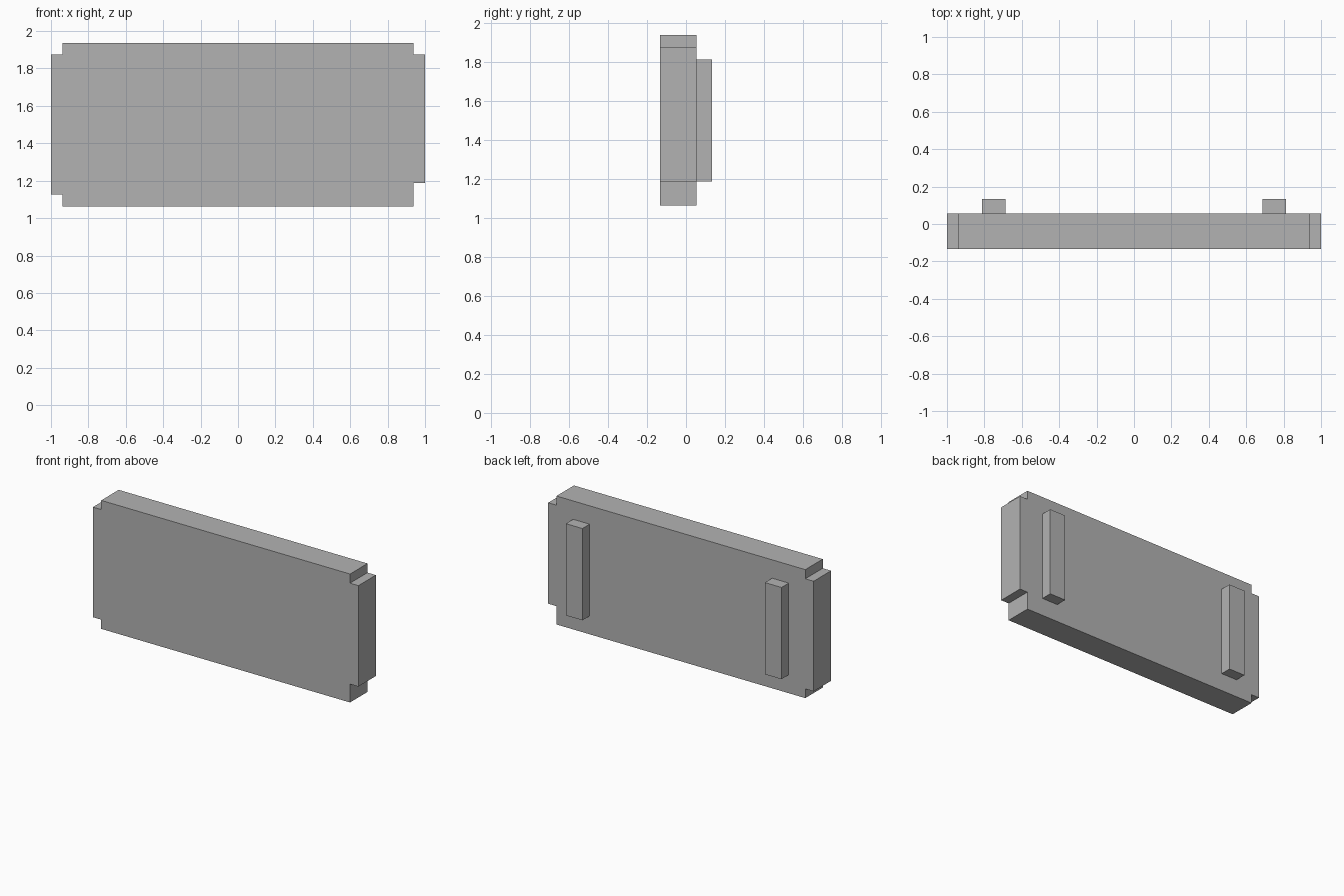
import bpy
import bmesh
from mathutils import Vector

cube = bpy.data.objects.get("Cube")
if cube:
    bpy.data.objects.remove(cube, do_unlink=True)

# Single plain grey material
grey = bpy.data.materials.new("plain_grey")
grey.use_nodes = True
colour = (0.45, 0.45, 0.45, 1)
grey.diffuse_color = colour
grey.node_tree.nodes["Principled BSDF"].inputs["Base Color"].default_value = colour

U = 1 / 16                      # module size of the design
FRONT, BACK, REAR = -0.133, 0.055, 0.133


def extruded(name, profile, y0, y1):
    """Extrude an x-z profile, given in modules, from y0 to y1."""
    bm = bmesh.new()
    face = bm.faces.new([bm.verts.new((x * U, y0, z * U)) for x, z in profile])
    result = bmesh.ops.extrude_face_region(bm, geom=[face])
    moved = [v for v in result["geom"] if isinstance(v, bmesh.types.BMVert)]
    bmesh.ops.translate(bm, verts=moved, vec=Vector((0, y1 - y0, 0)))
    bmesh.ops.recalc_face_normals(bm, faces=bm.faces)
    mesh = bpy.data.meshes.new(name)
    bm.to_mesh(mesh)
    bm.free()
    mesh.materials.append(grey)
    obj = bpy.data.objects.new(name, mesh)
    bpy.context.collection.objects.link(obj)
    return obj


# Panel with notched corners; the lower left notch is taller
panel = [(-15, 17), (15, 17), (15, 19), (16, 19), (16, 30), (15, 30),
         (15, 31), (-15, 31), (-15, 30), (-16, 30), (-16, 18), (-15, 18)]
extruded("panel", panel, FRONT, BACK)

# Upright battens on the back
for side, centre in (("left", 12), ("right", -12)):
    a, b = centre - 1, centre + 1
    extruded(side + "_batten", [(a, 19), (b, 19), (b, 29), (a, 29)], BACK, REAR)
